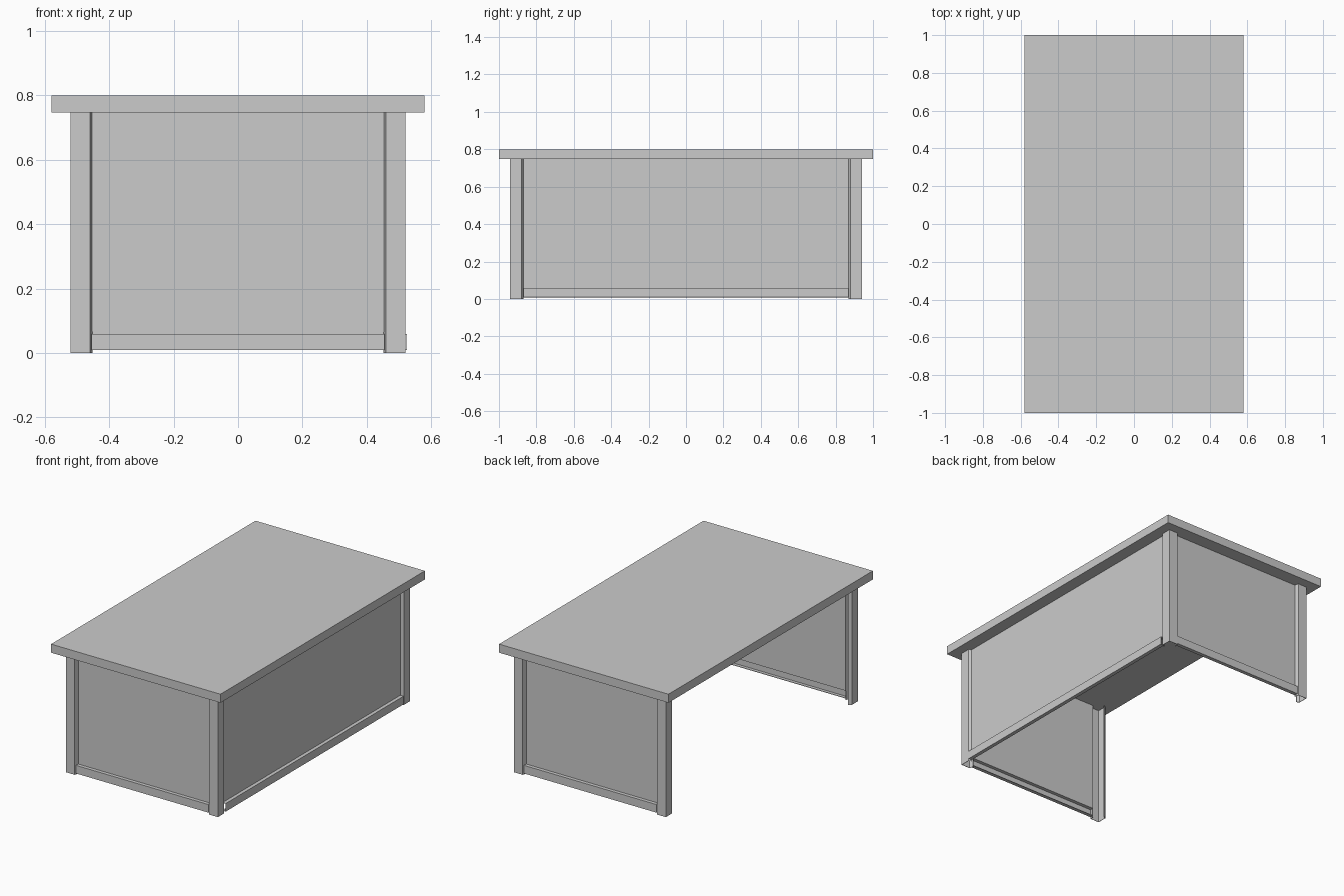
import bpy, bmesh
from mathutils import Vector

if "Cube" in bpy.data.objects:
    bpy.data.objects.remove(bpy.data.objects["Cube"])

SHEET = 0.003  # thickness of the bent panels


def box(name, lo, hi):
    """Axis-aligned box between two corners."""
    bpy.ops.mesh.primitive_cube_add(size=1, location=[(a + b) / 2 for a, b in zip(lo, hi)])
    ob = bpy.context.object
    ob.name = name
    ob.scale = [b - a for a, b in zip(lo, hi)]
    bpy.ops.object.transform_apply(location=False, rotation=False, scale=True)
    return ob


def sheet(name, path, sweep):
    """Thin bent sheet: an open path swept along a vector."""
    bm = bmesh.new()
    a = [bm.verts.new(p) for p in path]
    b = [bm.verts.new(Vector(p) + Vector(sweep)) for p in path]
    for i in range(len(path) - 1):
        bm.faces.new((a[i], a[i + 1], b[i + 1], b[i]))
    mesh = bpy.data.meshes.new(name)
    bm.to_mesh(mesh)
    bm.free()
    ob = bpy.data.objects.new(name, mesh)
    bpy.context.collection.objects.link(ob)
    mod = ob.modifiers.new("thickness", "SOLIDIFY")
    mod.thickness = SHEET
    mod.offset = 0
    return ob


# Table top
box("desk_top", (-0.58, -1, 0.747), (0.58, 1, 0.8))

# Hollow corner legs, open towards the inside, edges folded back to the panels
fold = [(0.454, 0.914), (0.461, 0.939), (0.519, 0.939), (0.519, 0.88), (0.502, 0.87)]
for sx, xname in ((-1, "left"), (1, "right")):
    for sy, yname in ((-1, "front"), (1, "back")):
        sheet(f"{yname}_{xname}_leg", [(x * sx, y * sy, 0) for x, y in fold], (0, 0, 0.747))

# End panels, folded outwards into a hollow bottom rail
for s, name in ((-1, "front"), (1, "back")):
    path = [(0.914, 0.747), (0.914, 0.058), (0.936, 0.058), (0.936, 0.01), (0.914, 0.01)]
    sheet(name + "_panel", [(-0.455, y * s, z) for y, z in path], (0.91, 0, 0))

# Right side panel with the same rail; the left side stays open
path = [(0.502, 0.747), (0.502, 0.058), (0.524, 0.058), (0.524, 0.01), (0.502, 0.01)]
sheet("side_panel", [(x, -0.87, z) for x, z in path], (0, 1.74, 0))
